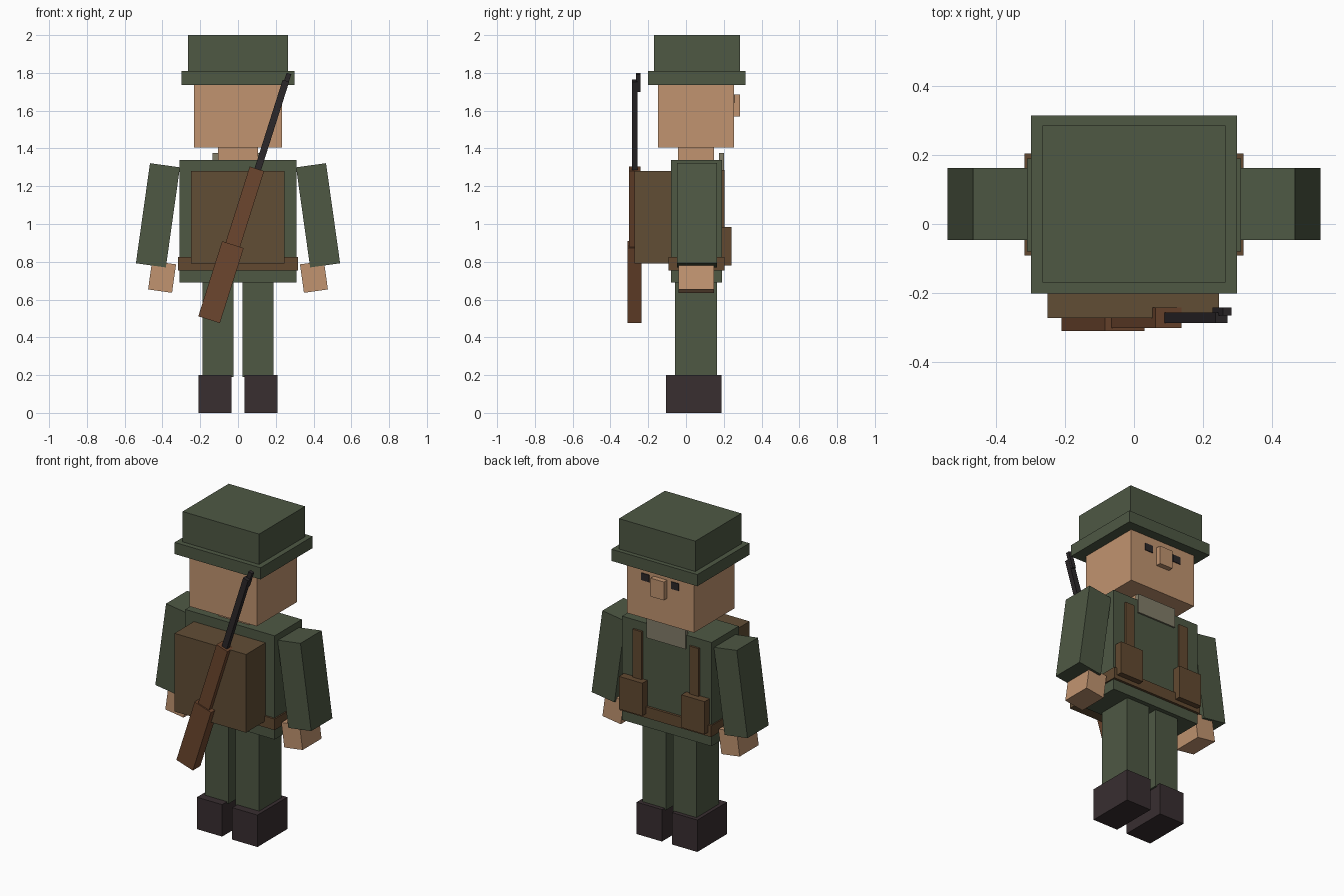
import bpy, math
from mathutils import Matrix, Vector

if "Cube" in bpy.data.objects:
    bpy.data.objects.remove(bpy.data.objects["Cube"])


def material(name, r, g, b):
    m = bpy.data.materials.new(name)
    m.diffuse_color = [(c / 255 / 12.92 if c < 11 else ((c / 255 + 0.055) / 1.055) ** 2.4)
                       for c in (r, g, b)] + [1.0]
    m.use_nodes = True
    m.node_tree.nodes["Principled BSDF"].inputs["Base Color"].default_value = m.diffuse_color
    return m


OLIVE = material("olive cloth", 78, 88, 68)
SKIN = material("skin", 193, 148, 112)
BOOT = material("dark boot leather", 56, 46, 48)
CANVAS = material("brown canvas", 97, 77, 53)
LEATHER = material("brown leather", 98, 73, 48)
WOOD = material("rifle wood", 108, 70, 46)
METAL = material("dark metal", 43, 39, 41)
COLLAR = material("grey collar", 130, 125, 105)


def block(name, mat, x, y, z, tilt=0.0):
    """Box from (min, max) ranges, tilted about y around its own centre."""
    ranges = (x, y, z)
    centre = Vector([(a + b) / 2 for a, b in ranges])
    bpy.ops.mesh.primitive_cube_add(size=1)
    ob = bpy.context.object
    ob.name = name
    ob.data.transform(Matrix.Diagonal([b - a for a, b in ranges] + [1]))
    ob.data.materials.append(mat)
    ob.location = centre
    ob.rotation_euler.y = math.radians(tilt)
    return ob


def tilted(name, mat, cx, cz, width, length, y, tilt):
    return block(name, mat, (cx - width / 2, cx + width / 2), y,
                 (cz - length / 2, cz + length / 2), tilt)


def pair(name, mat, x, y, z):
    for side, s in (("left", -1), ("right", 1)):
        block(f"{side}_{name}", mat, sorted((s * x[0], s * x[1])), y, z)


# Hat, head and neck
block("hat_crown", OLIVE, (-.265, .265), (-.17, .286), (1.81, 2.0))
block("hat_brim", OLIVE, (-.298, .298), (-.202, .314), (1.737, 1.81))
block("head", SKIN, (-.233, .233), (-.147, .253), (1.405, 1.737))
block("nose", SKIN, (-.046, .046), (.25, .285), (1.57, 1.685))
pair("eye", METAL, (.075, .13), (.25, .258), (1.64, 1.685))
block("neck", SKIN, (-.105, .105), (-.042, .148), (1.33, 1.41))

# Body and equipment
block("torso", OLIVE, (-.31, .31), (-.08, .19), (.69, 1.34))
block("collar", COLLAR, (-.135, .135), (.175, .2), (1.255, 1.375))
block("belt", LEATHER, (-.318, .318), (-.092, .205), (.755, .825))
block("backpack", CANVAS, (-.25, .247), (-.273, -.08), (.79, 1.28))
pair("strap", LEATHER, (.165, .229), (.185, .203), (.8, 1.285))
pair("pouch", LEATHER, (.135, .297), (.19, .24), (.78, .985))

# Arms and hands, leaning outward
for side, s in (("left", -1), ("right", 1)):
    tilted(f"{side}_arm", OLIVE, s * .424, 1.046, .16, .535, (-.047, .163), -8 * s)
    tilted(f"{side}_hand", SKIN, s * .402, .72, .128, .152, (-.04, .148), -8 * s)

# Legs and boots
pair("leg", OLIVE, (.024, .187), (-.058, .163), (.19, .7))
pair("boot", BOOT, (.035, .21), (-.107, .188), (0, .2))

# Rifle slung diagonally over the backpack
block_tilt = 17.6
tilted("rifle_butt", WOOD, -.09, .692, .12, .417, (-.31, -.236), block_tilt)
tilted("rifle_forestock", WOOD, .035, 1.087, .08, .43, (-.302, -.242), block_tilt)
tilted("rifle_barrel", METAL, .178, 1.52, .036, .5, (-.287, -.256), block_tilt)
tilted("rifle_front_sight", METAL, .255, 1.75, .026, .098, (-.265, -.242), block_tilt)
